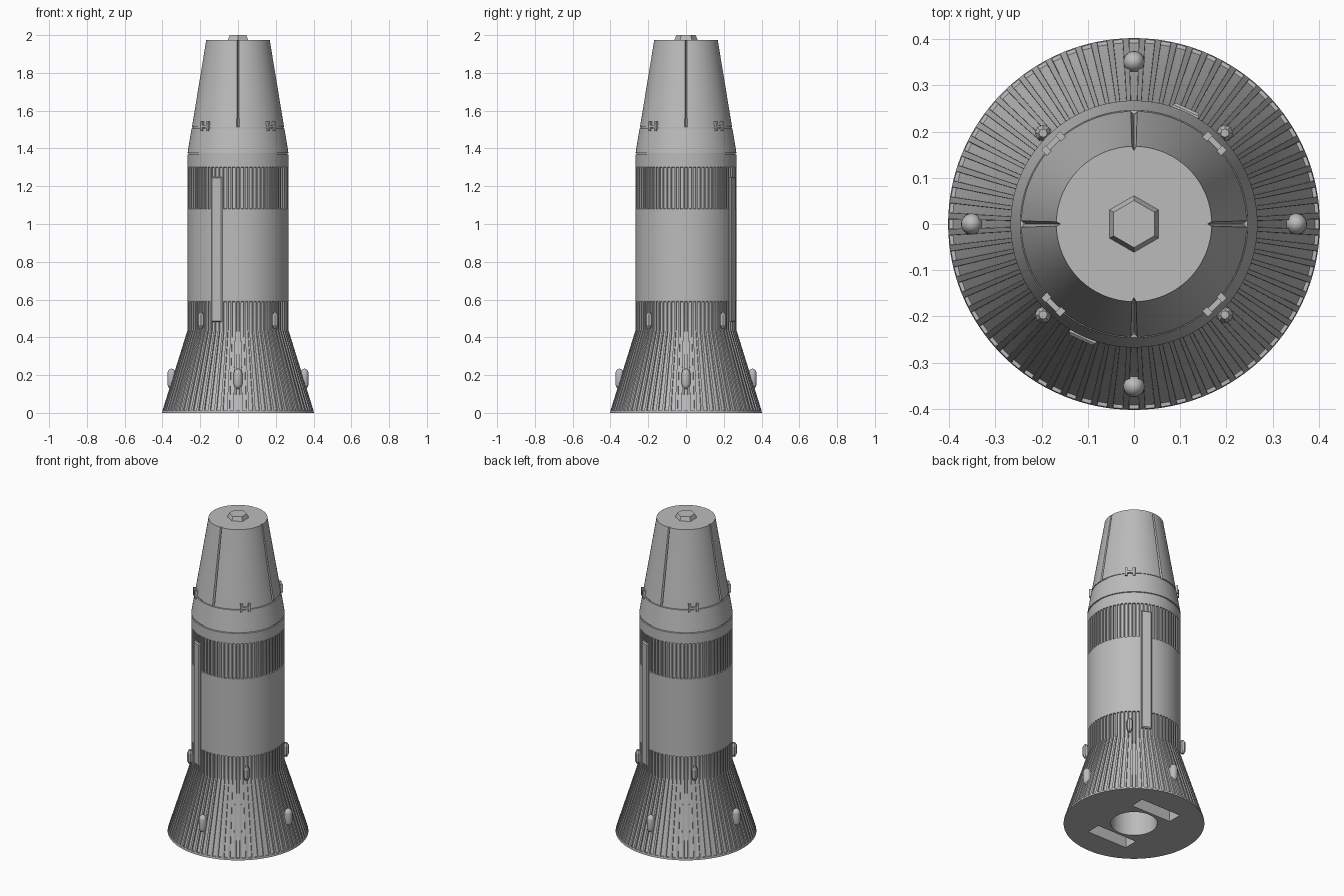
import bpy, bmesh, math
from mathutils import Matrix, Vector

cube = bpy.data.objects.get("Cube")
if cube:
    bpy.data.objects.remove(cube, do_unlink=True)

# One grey material for the whole model
grey = bpy.data.materials.new("light_grey")
grey.use_nodes = True
GREY = (0.5, 0.5, 0.5, 1)
grey.diffuse_color = GREY
grey.node_tree.nodes["Principled BSDF"].inputs["Base Color"].default_value = GREY


def select(obj):
    bpy.ops.object.select_all(action='DESELECT')
    obj.select_set(True)
    bpy.context.view_layer.objects.active = obj


def finish(name, bm, smooth=True):
    bmesh.ops.recalc_face_normals(bm, faces=bm.faces)
    mesh = bpy.data.meshes.new(name)
    bm.to_mesh(mesh)
    bm.free()
    mesh.materials.append(grey)
    obj = bpy.data.objects.new(name, mesh)
    bpy.context.collection.objects.link(obj)
    if smooth:
        select(obj)
        bpy.ops.object.shade_smooth_by_angle(angle=math.radians(30))
    return obj


def lathe(bm, rings, spokes):
    """Closed turned solid. Rings are (z, radius, groove depth); spokes are (angle, in groove)."""
    loops = [[bm.verts.new(((r - d * g) * math.cos(a), (r - d * g) * math.sin(a), z))
              for a, g in spokes] for z, r, d in rings]
    n = len(spokes)
    for low, high in zip(loops, loops[1:]):
        for i in range(n):
            j = (i + 1) % n
            bm.faces.new((low[i], low[j], high[j], high[i]))
    bm.faces.new(loops[0][::-1])
    bm.faces.new(loops[-1])


def around(angle, radius, z):
    """Frame on the hull: local x outward, y tangent, z up."""
    return Matrix.Rotation(angle, 4, 'Z') @ Matrix.Translation((radius, 0, z))


def box(bm, size, frame):
    bmesh.ops.create_cube(bm, size=1, matrix=frame @ Matrix.Diagonal((*size, 1)))


def quarters(offset=0):
    return [offset + k * math.pi / 2 for k in range(4)]


# Fluted hull: flared skirt, barrel and shoulder
FLUTES, DEPTH = 72, 0.008
pitch = math.tau / FLUTES
spokes = [((k + f) * pitch, g) for k in range(FLUTES)
          for f, g in ((-0.31, 0), (-0.29, 1), (0.29, 1), (0.31, 0))]
R = 0.267
bm = bmesh.new()
lathe(bm, [(0, 0.402, 0), (0.012, 0.4, 0), (0.0125, 0.4, DEPTH), (0.44, R, DEPTH),
           (0.588, R, DEPTH), (0.59, R, 0), (1.08, R, 0), (1.082, R, DEPTH),
           (1.3, R, DEPTH), (1.302, R, 0), (1.367, R, 0), (1.369, R - 0.005, 0),
           (1.375, R - 0.005, 0), (1.377, R, 0), (1.505, 0.246, 0), (1.506, 0.24, 0),
           (1.514, 0.24, 0)], spokes)
hull = finish("hull", bm, smooth=False)

# Motor bore and two slots cut in the base
bm = bmesh.new()
bmesh.ops.create_cone(bm, cap_ends=True, segments=64, radius1=0.133, radius2=0.133,
                      depth=0.8, matrix=Matrix.Identity(4))
for side in (-1, 1):
    box(bm, (0.28, 0.09, 0.3), Matrix.Translation((0, side * 0.195, 0)))
cutter = finish("base_cutter", bm, smooth=False)
cutter.hide_render = True
cut = hull.modifiers.new("base_openings", 'BOOLEAN')
cut.operation, cut.solver, cut.object = 'DIFFERENCE', 'EXACT', cutter
select(hull)
bpy.ops.object.modifier_apply(modifier=cut.name)
bpy.data.objects.remove(cutter, do_unlink=True)
bpy.ops.object.shade_smooth_by_angle(angle=math.radians(30))

# Nose with four V-shaped panel seams
spokes = []
for quarter in quarters():
    spokes += [(quarter - 0.028, 0), (quarter, 1), (quarter + 0.028, 0)]
    spokes += [(quarter + k * math.pi / 48, 0) for k in range(1, 24)]
bm = bmesh.new()
lathe(bm, [(1.513, 0.244, 0.009), (1.975, 0.168, 0.009)], spokes)
finish("nose", bm)

# Hexagonal cap
bm = bmesh.new()
bmesh.ops.create_cone(bm, cap_ends=True, segments=6, radius1=0.062, radius2=0.051, depth=0.027,
                      matrix=Matrix.Translation((0, 0, 1.9865)))
finish("nose_cap", bm, smooth=False)

# H-shaped latches over the nose seam
bm = bmesh.new()
for angle in quarters(math.pi / 4):
    frame = around(angle, 0.245, 1.518)
    for side in (-1, 1):
        box(bm, (0.02, 0.014, 0.05), frame @ Matrix.Translation((0, side * 0.022, 0)))
    box(bm, (0.017, 0.04, 0.014), frame)
finish("latches", bm, smooth=False)

# Long cable ducts with chamfered outer edges
bm = bmesh.new()
for angle in (math.radians(65.5), math.radians(245.5)):
    box(bm, (0.03, 0.063, 0.77), around(angle, 0.261, 0.865))
outer = [e for e in bm.edges if all(v.co.xy.length > 0.27 for v in e.verts)]
bmesh.ops.bevel(bm, geom=outer, offset=0.006, segments=1, affect='EDGES')
finish("cable_ducts", bm, smooth=False)


def pod(bm, frame, radius, half, end, steps, segments):
    """Upright capsule; end is the cap height, steps the rings in each cap."""
    bmesh.ops.create_uvsphere(bm, u_segments=segments, v_segments=steps, radius=1)
    verts = [v for v in bm.verts if not v.tag]
    for v in verts:
        v.tag = True
        shift = math.copysign(half - end, v.co.z) if abs(v.co.z) > 0.01 else 0
        v.co = frame @ Vector((v.co.x * radius, v.co.y * radius, v.co.z * end + shift))


# Rounded thruster pods on the skirt
bm = bmesh.new()
for angle in quarters():
    pod(bm, around(angle, 0.351, 0.18), 0.023, 0.054, 0.03, 16, 24)
finish("skirt_pods", bm)

# Small faceted pods above the skirt
bm = bmesh.new()
for angle in quarters(math.pi / 4):
    frame = around(angle, 0.278, 0.49)
    bmesh.ops.create_cone(bm, cap_ends=True, segments=8, radius1=0.018, radius2=0.018,
                          depth=0.05, matrix=frame)
    for side in (-1, 1):
        radii = (0.018, 0.009) if side > 0 else (0.009, 0.018)
        bmesh.ops.create_cone(bm, cap_ends=True, segments=8, radius1=radii[0], radius2=radii[1],
                              depth=0.018, matrix=frame @ Matrix.Translation((0, 0, side * 0.034)))
finish("barrel_pods", bm, smooth=False)
